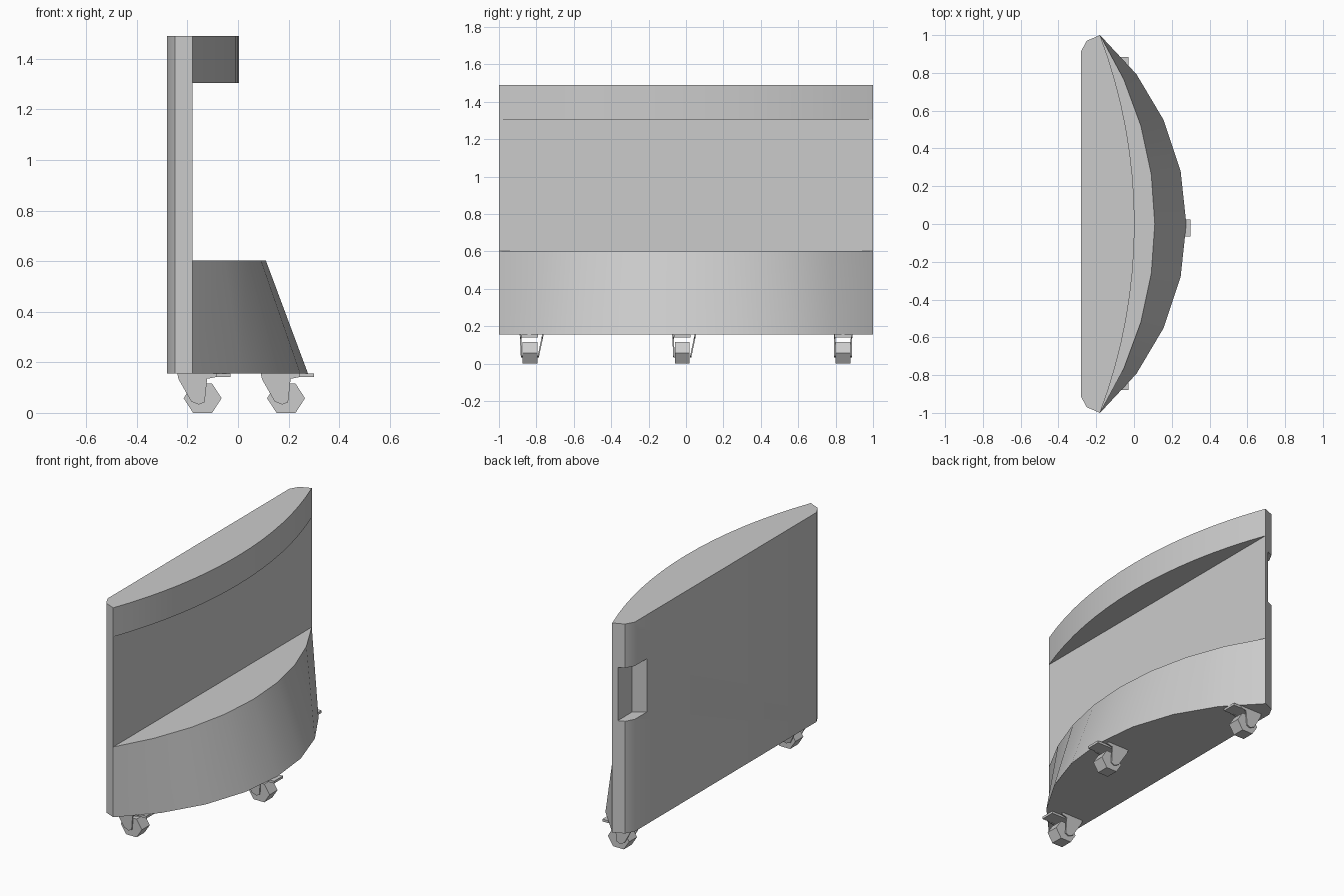
import bpy
import bmesh
import math

if "Cube" in bpy.data.objects:
    bpy.data.objects.remove(bpy.data.objects["Cube"])

grey = bpy.data.materials.new("light_grey")
grey.diffuse_color = (0.6, 0.6, 0.6, 1)
grey.use_nodes = True
grey.node_tree.nodes["Principled BSDF"].inputs["Base Color"].default_value = grey.diffuse_color


def finish(name, bm, smooth=True):
    bmesh.ops.recalc_face_normals(bm, faces=bm.faces)
    mesh = bpy.data.meshes.new(name)
    bm.to_mesh(mesh)
    bm.free()
    mesh.materials.append(grey)
    ob = bpy.data.objects.new(name, mesh)
    bpy.context.collection.objects.link(ob)
    if smooth:
        smooth_by_angle(ob)
    return ob


def smooth_by_angle(ob):
    bpy.ops.object.select_all(action='DESELECT')
    ob.select_set(True)
    bpy.context.view_layer.objects.active = ob
    bpy.ops.object.shade_smooth_by_angle(angle=math.radians(35))


def loft(name, lower, upper, smooth=True, open_back=False):
    """Solid between two matching loops of 3D points."""
    bm = bmesh.new()
    a = [bm.verts.new(p) for p in lower]
    b = [bm.verts.new(p) for p in upper]
    n = len(a)
    for i in range(n - 1 if open_back else n):
        j = (i + 1) % n
        bm.faces.new((a[i], a[j], b[j], b[i]))
    bm.faces.new(a[::-1])
    bm.faces.new(b)
    return finish(name, bm, smooth)


def prism(name, outline, z0, z1, **kw):
    return loft(name, [(x, y, z0) for x, y in outline],
                [(x, y, z1) for x, y in outline], **kw)


def arc(bulge, segments):
    """Circular bow from one end of the panel to the other."""
    r = (1 + bulge ** 2) / (2 * bulge)
    half = math.asin(1 / r)
    pts = []
    for i in range(segments + 1):
        t = half * (2 * i / segments - 1)
        pts.append((-0.18 + bulge - r + r * math.cos(t), r * math.sin(t)))
    return pts


# upright panel with rounded ends
end = [(-0.18, 1), (-0.25, 0.97), (-0.28, 0.915)]
panel = prism("panel", [(x, -y) for x, y in end[::-1]] + end, 0.155, 1.49,
              smooth=False)

# hand grip recess cut into one end
cutter = prism("grip_cutter", [(-0.21, 0.845), (-0.21, 1.1), (-0.4, 1.1),
                               (-0.4, 0.709)], 0.87, 1.21, smooth=False)
cutter.hide_render = True
cut = panel.modifiers.new("grip", 'BOOLEAN')
cut.operation = 'DIFFERENCE'
cut.object = cutter
cut.solver = 'EXACT'
bpy.context.view_layer.objects.active = panel
bpy.ops.object.modifier_apply(modifier=cut.name)
bpy.data.objects.remove(cutter)
smooth_by_angle(panel)

# bowed top shelf and sloping base bin
prism("top_shelf", arc(0.183, 16), 1.305, 1.49, open_back=True)
loft("base", [(x, y, 0.155) for x, y in arc(0.457, 8)],
     [(x, y, 0.603) for x, y in arc(0.29, 8)], open_back=True)


# casters: hexagonal wheel, mounting plate and two fork cheeks
CHEEK = [(-0.10, 0.155), (-0.095, 0.133), (-0.045, 0.045), (-0.015, 0.033),
         (0.008, 0.042), (0.018, 0.135), (0.055, 0.142), (0.055, 0.155)]


def cheek(name, cx, cy, top, bottom):
    def side(off):
        return [(cx + x, cy + bottom + (top - bottom) * (z - 0.033) / 0.122
                 + off, z) for x, z in CHEEK]
    loft(name, side(-0.004), side(0.004), smooth=False)


def caster(label, cx, cy, flare):
    hexagon = [(cx + 0.075 * math.cos(k * math.pi / 3),
                0.058 + 0.067 * math.sin(k * math.pi / 3)) for k in range(6)]
    loft(label + "_wheel", [(x, cy - 0.04, z) for x, z in hexagon],
         [(x, cy + 0.04, z) for x, z in hexagon], smooth=False)
    prism(label + "_plate", [(cx - 0.09, cy - 0.045), (cx + 0.11, cy - 0.045),
                             (cx + 0.11, cy + 0.045), (cx - 0.09, cy + 0.045)],
          0.141, 0.156, smooth=False)
    cheek(label + "_fork_front", cx, cy, -0.045 - flare * 0.2, -0.044)
    cheek(label + "_fork_back", cx, cy, 0.045 + flare, 0.044)


caster("front_caster", -0.14, -0.835, 0.025)
caster("middle_caster", 0.19, -0.02, 0.025)
caster("back_caster", -0.14, 0.84, 0.0)
